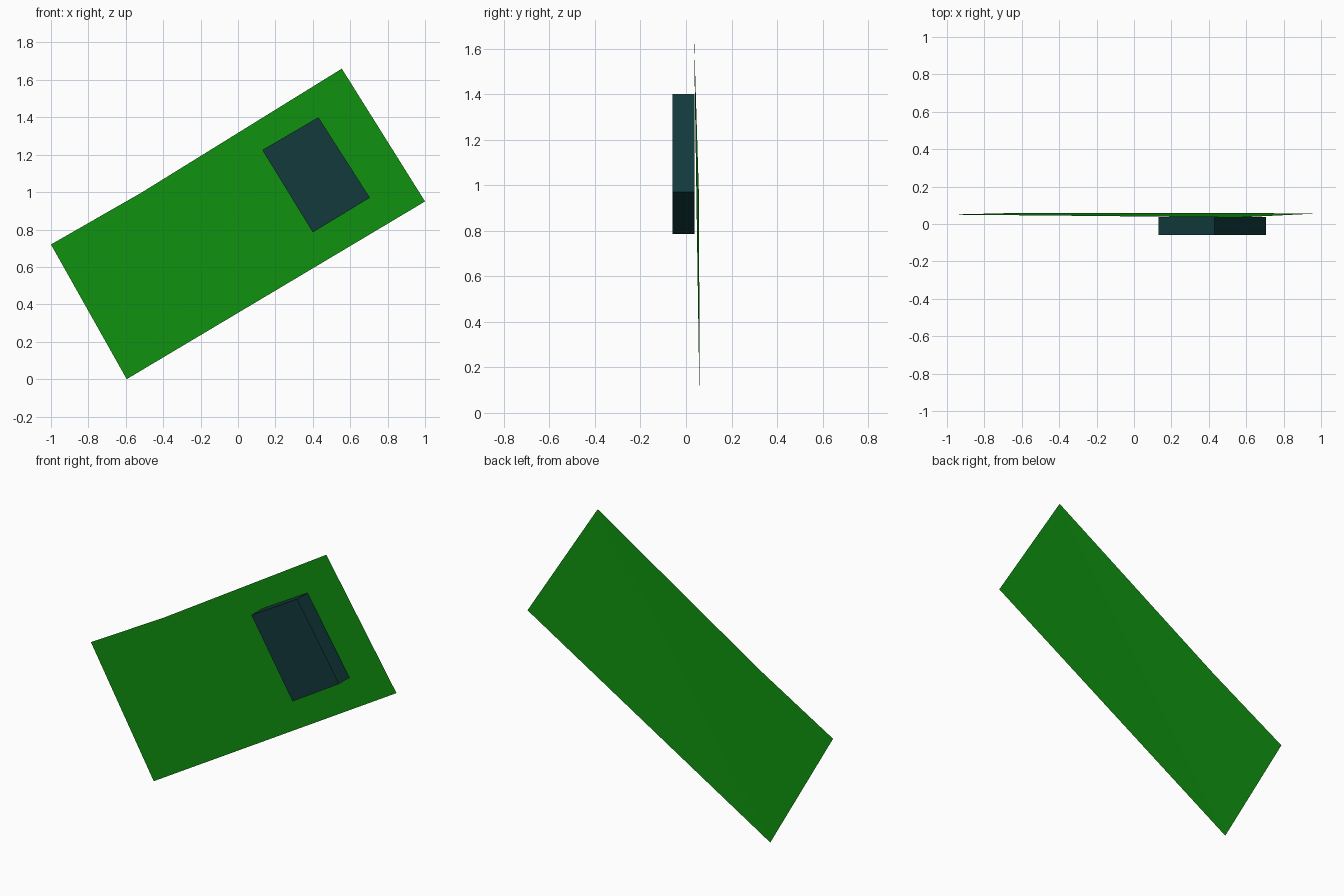
import bpy
import bmesh

cube = bpy.data.objects.get("Cube")
if cube:
    bpy.data.objects.remove(cube, do_unlink=True)


def make_material(name, rgb):
    mat = bpy.data.materials.new(name)
    mat.use_nodes = True
    color = (*rgb, 1.0)
    mat.diffuse_color = color
    bsdf = mat.node_tree.nodes["Principled BSDF"]
    bsdf.inputs["Base Color"].default_value = color
    bsdf.inputs["Roughness"].default_value = 0.8
    return mat


def make_object(name, bm, mat):
    mesh = bpy.data.meshes.new(name)
    bm.to_mesh(mesh)
    bm.free()
    mesh.materials.append(mat)
    obj = bpy.data.objects.new(name, mesh)
    bpy.context.collection.objects.link(obj)
    return obj


green = make_material("leaf green", (0.005, 0.29, 0.005))
teal = make_material("dark teal", (0.006, 0.041, 0.045))

# Thin, slightly warped sheet, fanned out from its lowest corner
bm = bmesh.new()
outline = [(-0.595, 0.06, 0.0), (1.0, 0.057, 0.95), (0.555, 0.035, 1.66),
           (-0.52, 0.046, 0.995), (-1.0, 0.05, 0.72)]
low, *rest = [bm.verts.new(p) for p in outline]
for a, b in zip(rest, rest[1:]):
    bm.faces.new((low, a, b))
make_object("sheet", bm, green)

# Tilted block standing out from the front of the sheet
bm = bmesh.new()
profile = [(0.13, 1.225), (0.40, 0.785), (0.705, 0.97), (0.43, 1.40)]
front = bm.faces.new([bm.verts.new((x, -0.06, z)) for x, z in profile])
back = bmesh.ops.extrude_face_region(bm, geom=[front], use_keep_orig=True)
verts = [g for g in back["geom"] if isinstance(g, bmesh.types.BMVert)]
bmesh.ops.translate(bm, verts=verts, vec=(0, 0.097, 0))
bmesh.ops.recalc_face_normals(bm, faces=bm.faces)
make_object("front_block", bm, teal)
